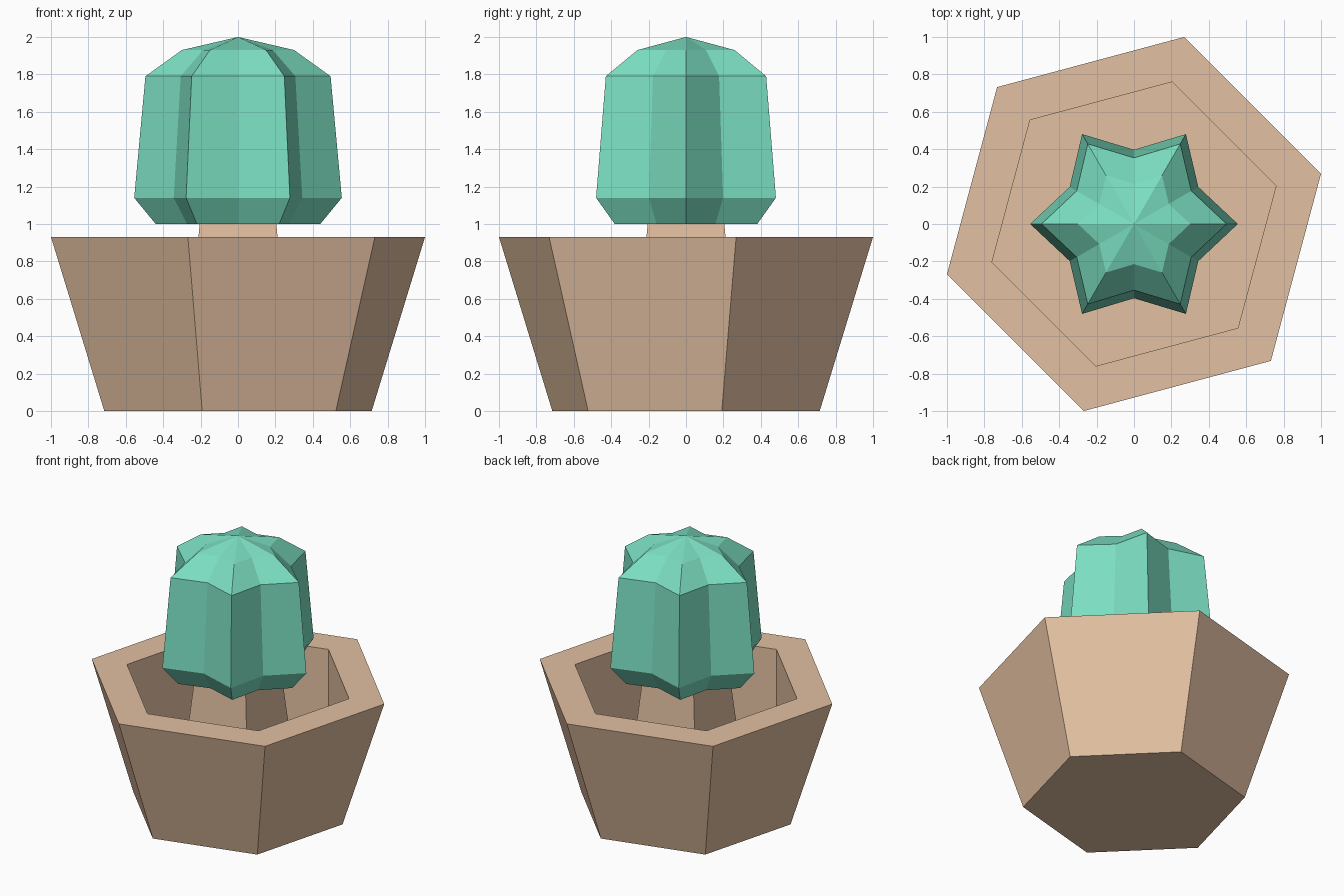
import bpy, bmesh
from math import cos, sin, radians

if "Cube" in bpy.data.objects:
    bpy.data.objects.remove(bpy.data.objects["Cube"])


def material(name, rgb):
    m = bpy.data.materials.new(name)
    m.diffuse_color = (*rgb, 1)
    m.use_nodes = True
    m.node_tree.nodes["Principled BSDF"].inputs["Base Color"].default_value = m.diffuse_color
    return m


def ring(z, radii, n, turn=0):
    """n points at height z, cycling through the given radii."""
    return [(radii[i % len(radii)] * cos(radians(turn + 360 * i / n)),
             radii[i % len(radii)] * sin(radians(turn + 360 * i / n)), z)
            for i in range(n)]


def loft(name, rings, mat, apex=None):
    """Skin a stack of rings; close the bottom, and the top flat or to an apex."""
    bm = bmesh.new()
    loops = [[bm.verts.new(p) for p in r] for r in rings]
    n = len(loops[0])
    for a, b in zip(loops, loops[1:]):
        for i in range(n):
            j = (i + 1) % n
            bm.faces.new((a[i], a[j], b[j], b[i]))
    bm.faces.new(loops[0][::-1])
    if apex:
        tip = bm.verts.new(apex)
        for i in range(n):
            bm.faces.new((loops[-1][i], loops[-1][(i + 1) % n], tip))
    else:
        bm.faces.new(loops[-1])
    bmesh.ops.recalc_face_normals(bm, faces=bm.faces)
    mesh = bpy.data.meshes.new(name)
    bm.to_mesh(mesh)
    bm.free()
    mesh.materials.append(mat)
    obj = bpy.data.objects.new(name, mesh)
    bpy.context.collection.objects.link(obj)
    return obj


clay = material("clay", (0.77, 0.53, 0.36))
green = material("green", (0.20, 0.74, 0.54))

# Hexagonal pot: outer wall, rim, straight inner wall, floor
FLOOR = 0.3
pot_profile = [(0, 0.74), (0.93, 1.035), (0.93, 0.786), (FLOOR, 0.786)]
loft("pot", [ring(z, [r], 6, 15) for z, r in pot_profile], clay)

# Square tapered stem rising from the pot floor
stem_profile = [(FLOOR, 0.378), (1.0, 0.29)]
loft("stem", [ring(z, [r], 4, 45) for z, r in stem_profile], clay)

# Six-ribbed cactus: alternating ridge and valley radii
cactus_profile = [(1.0, 0.44), (1.14, 0.555), (1.79, 0.495), (1.93, 0.30)]
loft("cactus", [ring(z, [r, r * 0.715], 12) for z, r in cactus_profile],
     green, apex=(0, 0, 2))
